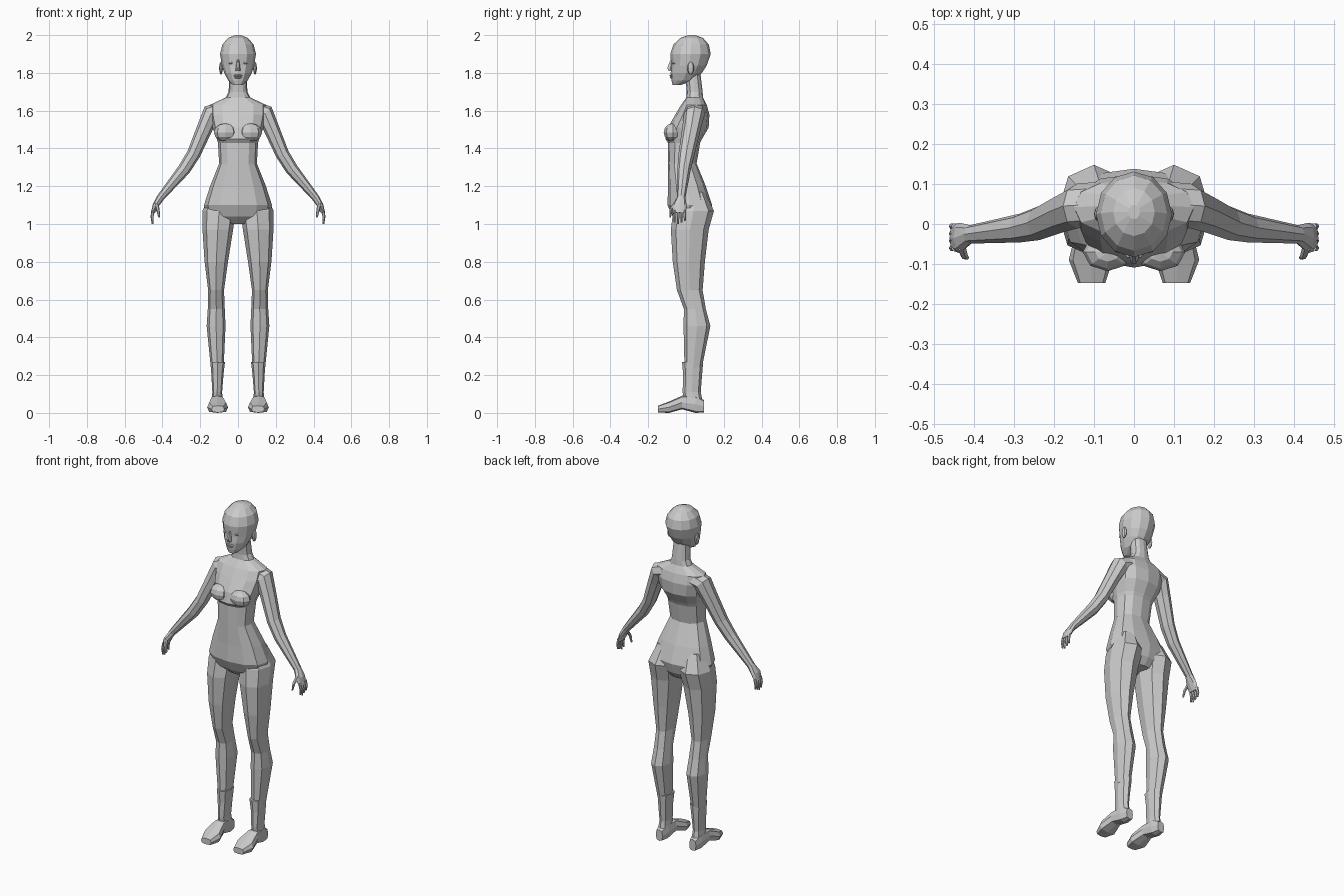
import bpy
import bmesh
from math import sin, cos, pi, radians, copysign

default_cube = bpy.data.objects.get("Cube")
if default_cube:
    bpy.data.objects.remove(default_cube, do_unlink=True)

GREY = (0.6, 0.6, 0.6, 1.0)
skin = bpy.data.materials.new("plain grey")
skin.use_nodes = True
skin.diffuse_color = GREY
skin.node_tree.nodes["Principled BSDF"].inputs["Base Color"].default_value = GREY


def finish(name, bm, mirrored):
    """Turn the bmesh into a flat shaded object, mirrored across x if asked."""
    bmesh.ops.recalc_face_normals(bm, faces=bm.faces)
    mesh = bpy.data.meshes.new(name)
    bm.to_mesh(mesh)
    bm.free()
    mesh.materials.append(skin)
    obj = bpy.data.objects.new(name, mesh)
    bpy.context.collection.objects.link(obj)
    if mirrored:
        mirror = obj.modifiers.new("mirror", "MIRROR")
        mirror.use_mirror_merge = False
    return obj


def power(value, exponent):
    return copysign(abs(value) ** exponent, value)


def loft(name, rings, sides=8, roundness=1.0, mirrored=False, upright=False):
    """Skin rings given as x, y, z, half width, half depth and optional tilt.
    Upright rings stand in the xz plane, the others lie flat."""
    bm = bmesh.new()
    loops = []
    for x, y, z, width, depth, *tilt in rings:
        angle = radians(tilt[0]) if tilt else 0
        loop = []
        for i in range(sides):
            turn = 2 * pi * i / sides
            u = width * power(cos(turn), roundness)
            v = depth * power(sin(turn), roundness)
            if upright:
                point = (x + u, y, z + v)
            else:
                point = (x + u * cos(angle), y + v, z + u * sin(angle))
            loop.append(bm.verts.new(point))
        loops.append(loop)
    for low, high in zip(loops, loops[1:]):
        for i in range(sides):
            j = (i + 1) % sides
            bm.faces.new((low[i], low[j], high[j], high[i]))
    bm.faces.new(loops[0])
    bm.faces.new(loops[-1])
    return finish(name, bm, mirrored)


def blob(name, centre, size, mirrored=False):
    """Low-poly ellipsoid for small rounded features."""
    bm = bmesh.new()
    bmesh.ops.create_uvsphere(bm, u_segments=8, v_segments=6, radius=1)
    bmesh.ops.scale(bm, vec=size, verts=bm.verts)
    bmesh.ops.translate(bm, vec=centre, verts=bm.verts)
    return finish(name, bm, mirrored)


# Torso from the crotch up to the neck
loft("torso", [
    (0, .03, 1.0, .05, .06),
    (0, .025, 1.04, .165, .095),
    (0, .02, 1.1, .18, .118),
    (0, .005, 1.2, .148, .1),
    (0, -.02, 1.32, .1, .076),
    (0, -.01, 1.43, .106, .085),
    (0, -.012, 1.45, .112, .097),
    (0, .012, 1.51, .135, .108),
    (0, .034, 1.58, .15, .09),
    (0, .042, 1.63, .15, .068),
    (0, .046, 1.67, .065, .044),
    (0, .046, 1.7, .05, .042),
    (0, .036, 1.8, .044, .04),
], sides=12, roundness=.85)
blob("bust", (.066, -.07, 1.485), (.062, .048, .048), mirrored=True)

# Legs, with the seat filled out by their top rings
loft("legs", [
    (.085, .04, 1.17, .06, .06),
    (.1, .04, 1.07, .088, .108),
    (.107, .02, .97, .081, .1),
    (.115, .015, .8, .062, .085),
    (.116, .02, .65, .042, .068),
    (.115, .047, .55, .045, .058),
    (.116, .058, .46, .05, .071),
    (.11, .038, .24, .034, .046),
], roundness=.9, mirrored=True)

# Boots: shaft and foot
loft("boot_shafts", [
    (.107, .035, .27, .038, .056),
    (.109, .035, .2, .032, .05),
    (.11, .03, .11, .026, .048),
    (.11, .04, .05, .03, .05),
], roundness=.9, mirrored=True)
loft("boot_feet", [
    (.11, .095, .035, .022, .033),
    (.11, .05, .046, .032, .046),
    (.11, -.02, .055, .036, .036),
    (.108, -.09, .03, .055, .03),
    (.106, -.148, .02, .034, .018),
], roundness=.6, mirrored=True, upright=True)

# Arms down to the palm
loft("arms", [
    (.09, .05, 1.6, .05, .055, 80),
    (.142, .045, 1.585, .05, .056, 45),
    (.175, .03, 1.51, .042, .05, 22),
    (.235, .003, 1.37, .036, .043, 27),
    (.285, -.01, 1.29, .034, .036, 35),
    (.41, -.026, 1.14, .02, .023, 35),
    (.435, -.035, 1.1, .017, .038, 20),
    (.45, -.034, 1.06, .011, .034, 5),
], mirrored=True)

# Fingers and thumb
for number in range(4):
    y = -.06 + .018 * number
    tip = 1.0 + .008 * abs(number - 1)
    loft("fingers_%s" % "abcd"[number], [
        (.448, y, 1.075, .009, .008),
        (.455, y, 1.04, .008, .008),
        (.452, y, tip, .005, .005),
    ], sides=6, mirrored=True)
loft("thumbs", [
    (.432, -.055, 1.11, .011, .013),
    (.424, -.08, 1.075, .009, .009),
    (.417, -.084, 1.035, .005, .005),
], sides=6, mirrored=True)

# Head and face
loft("head", [
    (0, -.05, 1.735, .025, .02),
    (0, -.015, 1.76, .052, .062),
    (0, .002, 1.8, .073, .083),
    (0, .016, 1.84, .086, .094),
    (0, .024, 1.9, .095, .107),
    (0, .027, 1.95, .083, .094),
    (0, .03, 1.985, .052, .06),
    (0, .03, 2.0, .015, .018),
], sides=12)
loft("nose", [
    (0, -.076, 1.87, .006, .007),
    (0, -.082, 1.825, .012, .02),
    (0, -.08, 1.81, .014, .014),
], sides=6)
blob("upper_lip", (0, -.076, 1.786), (.024, .012, .006))
blob("lower_lip", (0, -.074, 1.776), (.02, .012, .006))
blob("eyes", (.036, -.061, 1.853), (.016, .012, .008), mirrored=True)
blob("ears", (.09, .025, 1.825), (.01, .018, .034), mirrored=True)
